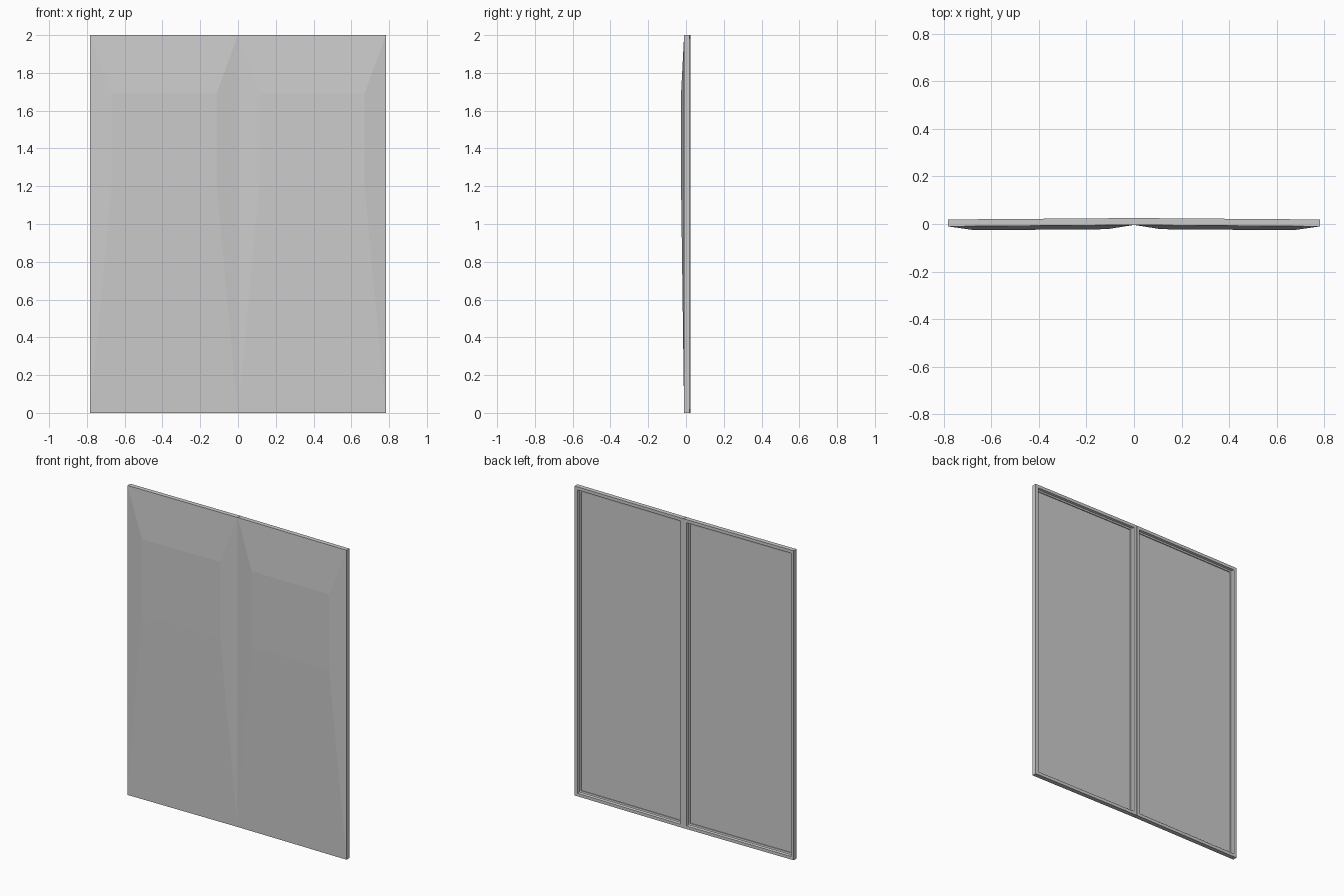
import bpy, bmesh

if "Cube" in bpy.data.objects:
    bpy.data.objects.remove(bpy.data.objects["Cube"])

W, H = 0.783, 2.0      # leaf width and height
GAP = 0.001            # half of the seam between the leaves
FRONT, BACK, FLOOR, BULGE = -0.004, 0.025, 0.004, -0.021


def rect(x0, x1, z0, z1, y):
    """Corner loop of an upright rectangle at depth y."""
    return [(x0, y, z0), (x1, y, z0), (x1, y, z1), (x0, y, z1)]


def inset(d, y):
    return rect(GAP + d, W - d, d, H - d, y)


def door_leaf(name, side):
    bm = bmesh.new()
    # loops from the raised front plateau, round the edge, into the back recess
    loops = [
        rect(0.113, 0.67, 1.2, 1.69, BULGE),
        inset(0, FRONT),
        inset(0, BACK),
        inset(0.02, BACK),
        inset(0.024, 0.012),
        inset(0.034, 0.010),
        inset(0.034, FLOOR),
    ]
    rings = []
    for loop in loops:
        # each leaf swings forward slightly toward its outer edge
        rings.append([bm.verts.new((side * x, y - 0.006 * x / W, z))
                      for x, y, z in loop])
    bm.faces.new(rings[0])
    bm.faces.new(rings[-1])
    for a, b in zip(rings, rings[1:]):
        for i in range(4):
            j = (i + 1) % 4
            bm.faces.new((a[i], a[j], b[j], b[i]))
    bmesh.ops.recalc_face_normals(bm, faces=bm.faces)
    mesh = bpy.data.meshes.new(name)
    bm.to_mesh(mesh)
    bm.free()
    obj = bpy.data.objects.new(name, mesh)
    bpy.context.collection.objects.link(obj)
    return obj


# Pair of mirrored panels
for name, side in (("left_panel", -1), ("right_panel", 1)):
    door_leaf(name, side)
